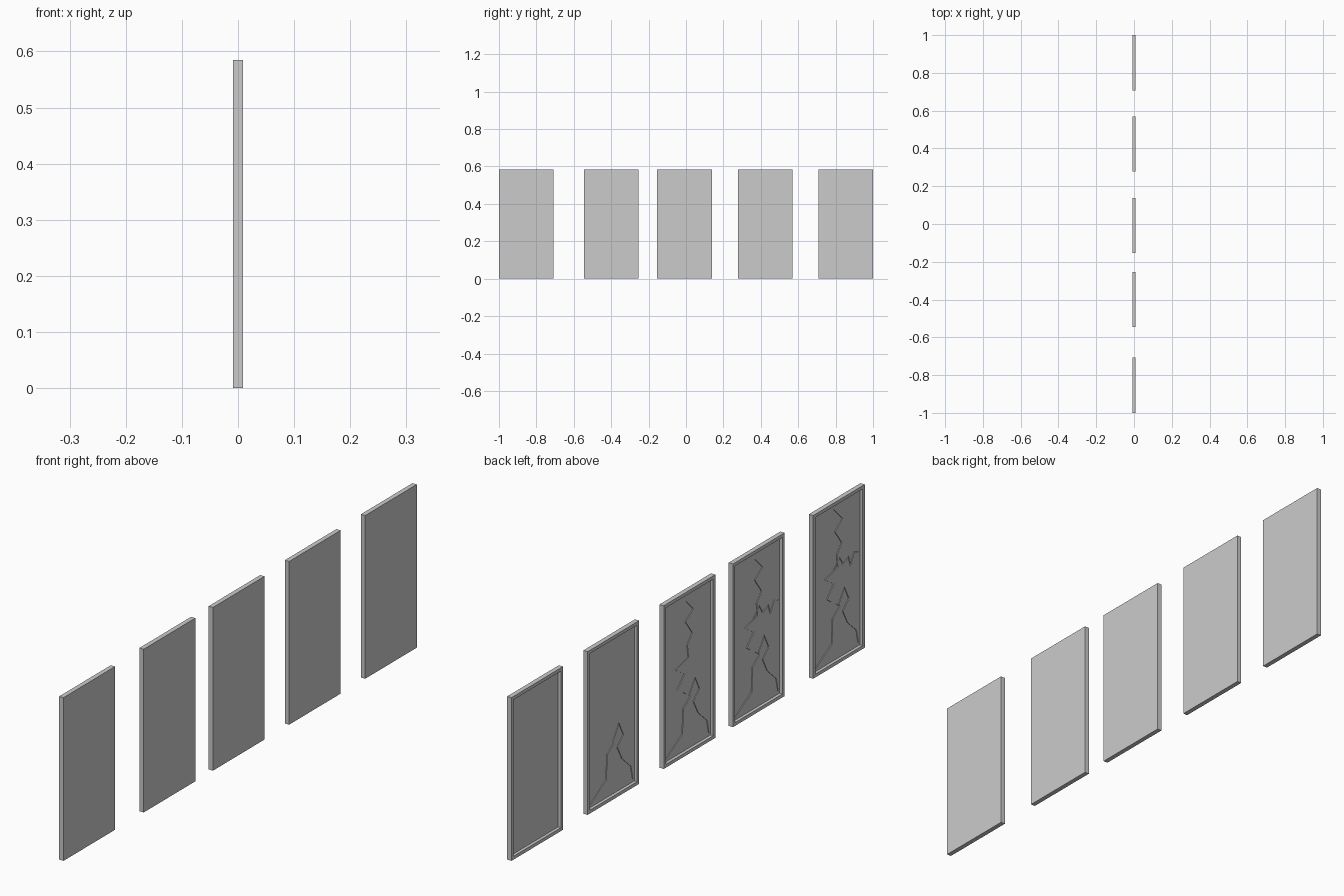
import bpy, bmesh
from mathutils import Vector

if "Cube" in bpy.data.objects:
    bpy.data.objects.remove(bpy.data.objects["Cube"])

W, H, T = 0.292, 0.585, 0.017      # panel width, height, thickness
RIM, DEPTH = 0.017, 0.011          # rim width, depth of the recessed pane
PANE_X = -T / 2 + DEPTH

# Crack paths: (distance from the +y edge, height)
LONG = [(.130, .553), (.181, .501), (.136, .471), (.175, .417), (.147, .384),
        (.153, .339), (.079, .320), (.130, .286), (.090, .244), (.164, .194),
        (.124, .166), (.119, .077), (.085, .058), (.028, .022)]
SHORT = LONG[9:]
CORNER = [(.158, .199), (.192, .251), (.215, .203), (.181, .169),
          (.209, .115), (.258, .070), (.271, .022)]
SIDE = [(.130, .336), (.164, .367), (.181, .339), (.215, .351),
        (.226, .318), (.249, .360), (.272, .349)]


def make_object(name, bm):
    bmesh.ops.recalc_face_normals(bm, faces=bm.faces)
    me = bpy.data.meshes.new(name)
    bm.to_mesh(me)
    bm.free()
    ob = bpy.data.objects.new(name, me)
    bpy.context.collection.objects.link(ob)
    return ob


def panel(name, yc):
    """Thin slab with a recessed pane on the -x side."""
    bm = bmesh.new()
    bmesh.ops.create_cube(bm, size=1)
    for v in bm.verts:
        v.co = Vector((v.co.x * T, yc + v.co.y * W, (v.co.z + 0.5) * H))
    bm.normal_update()
    face = min(bm.faces, key=lambda f: f.calc_center_median().x)
    bmesh.ops.inset_region(bm, faces=[face], thickness=RIM)
    new = bmesh.ops.extrude_discrete_faces(bm, faces=[face])["faces"]
    for v in new[0].verts:
        v.co.x = PANE_X
    return make_object(name, bm)


def crack_cutter(path, yc, half=0.0028, depth=0.0025):
    """Zigzag ribbon used to carve a groove, narrowing at both ends."""
    pts = [Vector((yc + W / 2 - u, z)) for u, z in path]
    bm = bmesh.new()
    rings = []
    last = len(pts) - 1
    for i, p in enumerate(pts):
        a = (p - pts[i - 1]).normalized() if i else Vector((0, 0))
        b = (pts[i + 1] - p).normalized() if i < last else Vector((0, 0))
        t = (a + b).normalized()
        w = half * (0.4 if i in (0, last) else 1.2)
        n = Vector((-t.y, t.x)) * w
        rings.append([bm.verts.new((x, *(p + s * n)))
                      for x, s in ((PANE_X - depth, 1), (PANE_X - depth, -1),
                                   (PANE_X + depth, -1), (PANE_X + depth, 1))])
    for r, q in zip(rings, rings[1:]):
        for k in range(4):
            bm.faces.new((r[k], r[(k + 1) % 4], q[(k + 1) % 4], q[k]))
    bm.faces.new(rings[0])
    bm.faces.new(rings[-1][::-1])
    cutter = make_object("crack_cutter", bm)
    cutter.hide_render = True
    return cutter


# Five panels, from intact to most cracked
STATES = [("panel_intact", 0.854, []),
          ("panel_lightly_cracked", 0.423, [SHORT, CORNER]),
          ("panel_cracked", -0.008, [LONG, CORNER]),
          ("panel_badly_cracked", -0.400, [LONG, CORNER, SIDE]),
          ("panel_shattered", -0.854, [LONG, CORNER, SIDE])]

for name, yc, cracks in STATES:
    ob = panel(name, yc)
    cutters = [crack_cutter(path, yc) for path in cracks]
    for c in cutters:
        mod = ob.modifiers.new("groove", 'BOOLEAN')
        mod.operation, mod.object = 'DIFFERENCE', c
        mod.solver, mod.use_self = 'EXACT', True
    # Bake the grooves and drop the cutters
    if cutters:
        dg = bpy.context.evaluated_depsgraph_get()
        baked = bpy.data.meshes.new_from_object(ob.evaluated_get(dg))
        ob.modifiers.clear()
        ob.data = baked
        for c in cutters:
            bpy.data.objects.remove(c)
